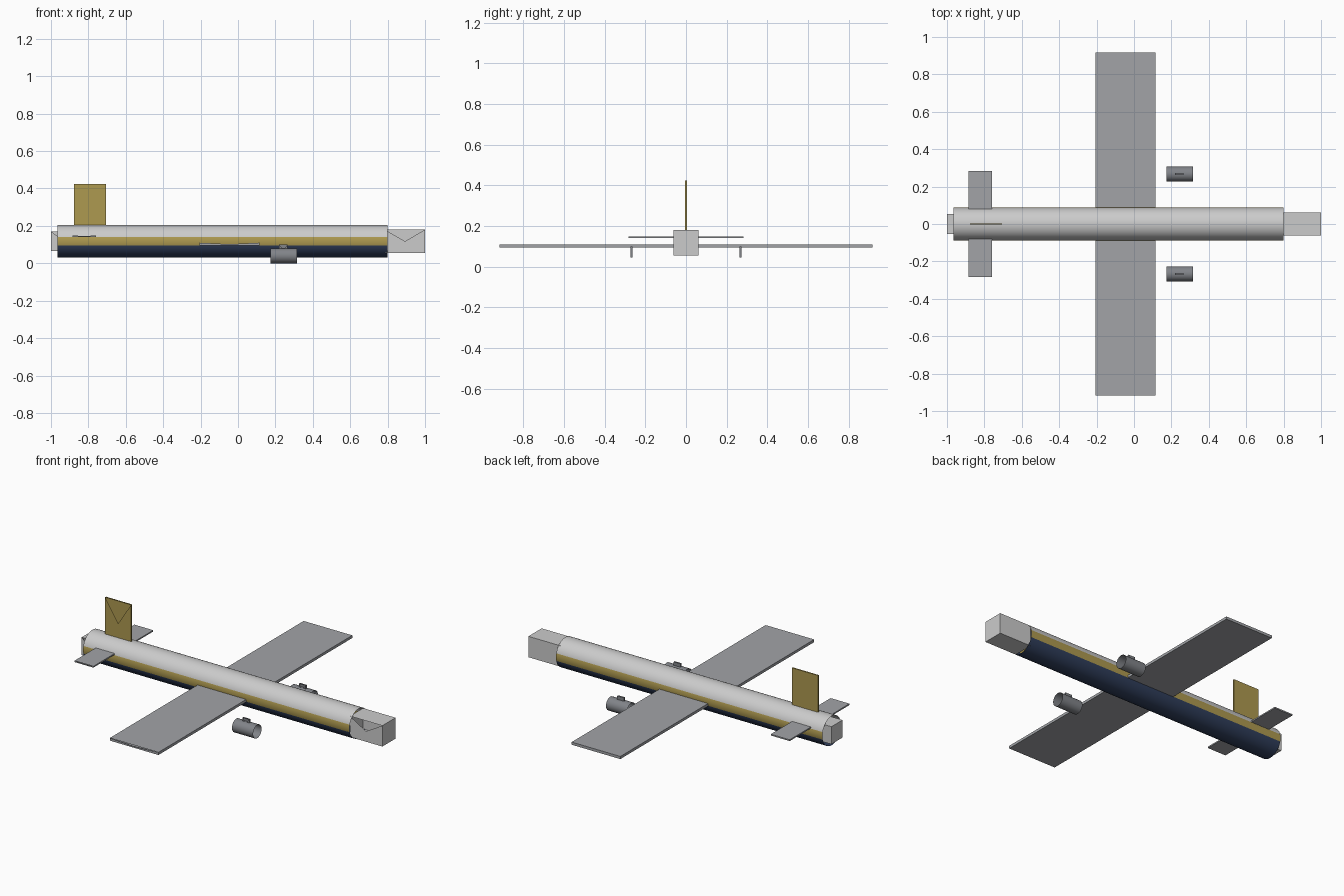
import bpy, bmesh, math
from mathutils import Matrix, Vector

if "Cube" in bpy.data.objects:
    bpy.data.objects.remove(bpy.data.objects["Cube"])


def material(name, r, g, b):
    m = bpy.data.materials.new(name)
    m.diffuse_color = (r, g, b, 1)
    m.use_nodes = True
    m.node_tree.nodes["Principled BSDF"].inputs["Base Color"].default_value = m.diffuse_color
    return m


WHITE = material("hull_white", 0.75, 0.75, 0.75)
GOLD = material("stripe_gold", 0.42, 0.32, 0.08)
NAVY = material("belly_navy", 0.03, 0.05, 0.11)
WING = material("wing_grey", 0.36, 0.37, 0.39)
ENGINE = material("engine_grey", 0.22, 0.23, 0.25)
AXIS_Z = 0.1175


def add_object(name, bm, mats):
    me = bpy.data.meshes.new(name)
    bm.to_mesh(me)
    bm.free()
    for m in mats:
        me.materials.append(m)
    ob = bpy.data.objects.new(name, me)
    bpy.context.collection.objects.link(ob)
    return ob


def box(name, lo, hi, mat):
    """Box between two corners; the -y side has its upper triangle open."""
    lo, hi = Vector(lo), Vector(hi)
    bm = bmesh.new()
    bmesh.ops.create_cube(bm, size=1, matrix=Matrix.Translation((lo + hi) / 2)
                          @ Matrix.Diagonal((*(hi - lo), 1)))
    bm.normal_update()
    side = [f for f in bm.faces if f.normal.y < -0.9]
    tris = bmesh.ops.poke(bm, faces=side)["faces"]
    top = max(tris, key=lambda f: f.calc_center_median().z)
    bmesh.ops.delete(bm, geom=[top], context='FACES_ONLY')
    return add_object(name, bm, [mat])


def tube(name, x0, x1, y, z, r, mats, sides=48, band=None):
    """Open-ended smooth cylinder along x, optionally coloured in height bands."""
    bm = bmesh.new()
    bmesh.ops.create_cone(bm, cap_ends=False, segments=sides, radius1=r, radius2=r,
                          depth=x1 - x0,
                          matrix=Matrix.Translation(((x0 + x1) / 2, y, z))
                          @ Matrix.Rotation(math.pi / 2, 4, 'Y'))
    for f in bm.faces:
        f.smooth = True
        if band:
            h = f.calc_center_median().z - z
            f.material_index = 0 if h > band else 1 if h > -band else 2
    return add_object(name, bm, mats)


# Fuselage with gold waistline, nose and tail blocks
tube("fuselage", -0.965, 0.80, 0, AXIS_Z, 0.0875, [WHITE, GOLD, NAVY], band=0.025)
box("nose", (0.785, -0.0625, 0.055), (1.0, 0.0625, 0.18), WHITE)
box("tail_cone", (-1.0, -0.0525, 0.065), (-0.85, 0.0525, 0.17), WHITE)

# Flying surfaces
box("wing", (-0.207, -0.917, 0.094), (0.115, 0.917, 0.11), WING)
box("tailplane", (-0.885, -0.283, 0.141), (-0.76, 0.283, 0.149), WING)
box("tail_fin", (-0.877, -0.004, 0.155), (-0.705, 0.004, 0.425), GOLD)

# Engines with pylons under each wing
for label, s in (("left", 1), ("right", -1)):
    y = s * 0.267
    tube(label + "_engine", 0.175, 0.315, y, 0.04, 0.04, [ENGINE], sides=32)
    box(label + "_pylon", (0.22, y - 0.005, 0.045), (0.265, y + 0.005, 0.10), ENGINE)
